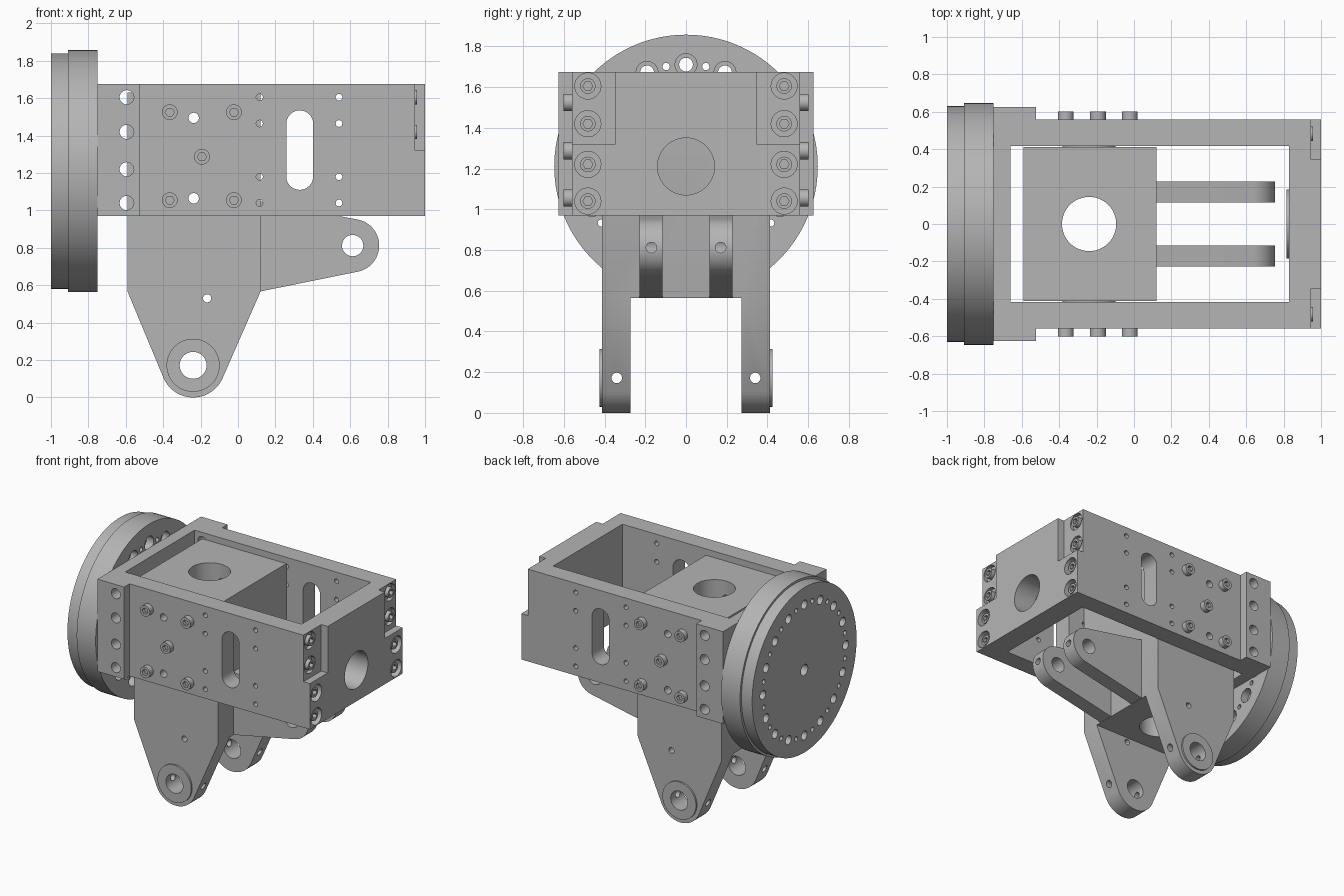
import bpy, bmesh, math
from mathutils import Vector
from mathutils.geometry import convex_hull_2d

if "Cube" in bpy.data.objects:
    bpy.data.objects.remove(bpy.data.objects["Cube"])

metal = bpy.data.materials.new("plain grey metal")
metal.use_nodes = True
GREY = (0.46, 0.46, 0.46, 1)
metal.diffuse_color = GREY
metal.node_tree.nodes["Principled BSDF"].inputs["Base Color"].default_value = GREY

TO_3D = {"x": lambda a, b, d: (d, a, b),
         "y": lambda a, b, d: (a, d, b),
         "z": lambda a, b, d: (a, b, d)}


def circle(a, b, r, n=32):
    return [(a + r * math.cos(math.tau * i / n), b + r * math.sin(math.tau * i / n))
            for i in range(n)]


def rect(a0, a1, b0, b1):
    return [(a0, b0), (a1, b0), (a1, b1), (a0, b1)]


def hull(points):
    return [points[i] for i in convex_hull_2d([Vector(p) for p in points])]


def prism(outline, lo, hi, axis):
    """A solid description: outline swept along an axis."""
    return outline, lo, hi, axis


def build(name, solids):
    bm = bmesh.new()
    for outline, lo, hi, axis in solids:
        place = TO_3D[axis]
        low = [bm.verts.new(place(a, b, lo)) for a, b in outline]
        high = [bm.verts.new(place(a, b, hi)) for a, b in outline]
        bm.faces.new(low)
        bm.faces.new(high)
        for i in range(len(low)):
            j = (i + 1) % len(low)
            bm.faces.new((low[i], low[j], high[j], high[i]))
    bmesh.ops.recalc_face_normals(bm, faces=bm.faces)
    mesh = bpy.data.meshes.new(name)
    bm.to_mesh(mesh)
    bm.free()
    mesh.materials.append(metal)
    ob = bpy.data.objects.new(name, mesh)
    bpy.context.collection.objects.link(ob)
    return ob


def cut(ob, solids):
    """Subtract solids and bake the result."""
    tool = build("cutter", solids)
    tool.hide_render = True
    mod = ob.modifiers.new("cut", "BOOLEAN")
    mod.operation = "DIFFERENCE"
    mod.solver = "EXACT"
    mod.use_self = True
    mod.object = tool
    graph = bpy.context.evaluated_depsgraph_get()
    baked = bpy.data.meshes.new_from_object(ob.evaluated_get(graph))
    ob.modifiers.clear()
    ob.data = baked
    bpy.data.objects.remove(tool)


def screw(name, a, b, base, top, axis, r=0.042):
    """Socket head with a hexagonal recess."""
    ob = build(name, [prism(circle(a, b, r, 24), base, top, axis)])
    floor = top - math.copysign(0.025, top - base)
    over = top + math.copysign(0.01, top - base)
    cut(ob, [prism(circle(a, b, 0.024, 6), floor, over, axis)])


MID = 1.21                    # height of the turning axis
LOW, TOP = 0.97, 1.675        # frame bottom and top
ROWS = (1.605, 1.42, 1.22, 1.04)

# Frame: one outline with thick cheeks at the disc end
half = [(-0.75, 0.625), (-0.525, 0.625), (-0.525, 0.56), (1.0, 0.56)]
frame = build("frame", [prism(half + [(x, -y) for x, y in reversed(half)], LOW, TOP, "z")])
cut(frame, [prism(rect(-0.66, 0.83, -0.418, 0.418), 0.9, 1.8, "z")])
cut(frame, [prism(rect(s * 0.345, s * 0.7, 1.32, 1.8), 0.945, 1.1, "x") for s in (-1, 1)])

# Holes along the frame sides
slot = hull(circle(0.33, 1.463, 0.072) + circle(0.33, 1.182, 0.072))
side_holes = [prism(slot, -0.8, 0.8, "y")]
side_holes += [prism(circle(x, z, 0.018, 16), -0.8, 0.8, "y")
               for x in (0.115, 0.54) for z in (1.605, 1.465, 1.18, 1.04)]
side_holes += [prism(circle(-0.595, z, 0.038, 24), -0.8, 0.8, "y") for z in ROWS]
pin_holes = [prism(circle(-0.237, z, 0.028, 20), -0.8, 0.8, "y") for z in (1.495, 1.065)]
cut(frame, side_holes + pin_holes)

# Counterbores in the end wall and its central opening
end_cuts = [prism(circle(0, MID, 0.14, 48), 0.7, 1.1, "x")]
for s in (-1, 1):
    for z in ROWS:
        floor = 0.915 if z > 1.32 else 0.945
        end_cuts.append(prism(circle(s * 0.482, z, 0.064), floor, 1.1, "x"))
cut(frame, end_cuts)

# Raised ring on the inside of the end wall
ring = build("inner_ring", [prism(circle(0, MID, 0.185, 48), 0.815, 0.832, "x")])
cut(ring, [prism(circle(0, MID, 0.14, 48), 0.7, 1.0, "x")])

# Screws
for s, side in ((-1, "right"), (1, "left")):
    for i, z in enumerate(ROWS):
        base, top = (0.91, 0.957) if z > 1.32 else (0.94, 0.985)
        screw(f"end_screw_{side}_{i}", s * 0.482, z, base, top, "x", 0.038)
    spots = [(x, z) for x in (-0.365, -0.022) for z in (1.525, 1.055)] + [(-0.193, 1.287)]
    for i, (x, z) in enumerate(spots):
        screw(f"side_screw_{side}_{i}", x, z, s * 0.55, s * 0.602, "y")

# Central block with two tapered legs
BOTTOM = 0.565
FOOT = (-0.24, 0.172)
profile = hull(rect(-0.59, 0.12, BOTTOM, 1.63) + circle(*FOOT, 0.172, 64))
block = build("block_with_legs", [prism(profile, -0.412, 0.412, "y")])
cut(block, [prism(rect(-0.9, 0.5, -0.2, BOTTOM), -0.272, 0.272, "y")])
cut(block, [prism(circle(-0.24, 0, 0.145, 48), 0.3, 1.8, "z")])
cut(block, pin_holes + [prism(circle(*FOOT, 0.072), -0.6, 0.6, "y"),
                        prism(circle(-0.165, 0.53, 0.022, 16), -0.6, 0.6, "y")])
cut(block, [prism(circle(s * 0.34, FOOT[1], 0.026, 16), -0.9, 0.5, "x") for s in (-1, 1)])

# Bearing rings on the outside of the legs, and the pair of side arms
EYE = (0.613, 0.812)
for s, side in ((-1, "right"), (1, "left")):
    boss = build(f"leg_ring_{side}", [prism(circle(*FOOT, 0.142, 48), s * 0.405, s * 0.425, "y")])
    cut(boss, [prism(circle(*FOOT, 0.072), -0.6, 0.6, "y")])
    arm_shape = hull([(0.11, BOTTOM), (0.11, 1.05)] + circle(*EYE, 0.142, 64))
    arm = build(f"arm_{side}", [prism(arm_shape, s * 0.115, s * 0.228, "y")])
    cut(arm, [prism(circle(*EYE, 0.057), -0.6, 0.6, "y")])
    cut(arm, [prism(circle(s * 0.17, EYE[1], 0.026, 16), 0.6, 1.0, "x")])

# Stepped disc with a ring of alternating large and small holes
rim = build("disc_rim", [prism(circle(0, MID, 0.647, 128), -0.91, -0.75, "x")])
face = build("disc_face", [prism(circle(0, MID, 0.63, 128), -1.0, -0.91, "x")])
holes, bores = [prism(circle(0, MID, 0.042, 24), -1.1, -0.6, "x")], []
for i in range(32):
    t = math.tau * i / 32
    a, b = 0.5 * math.sin(t), MID + 0.5 * math.cos(t)
    holes.append(prism(circle(a, b, 0.018 if i % 2 else 0.034, 20), -1.1, -0.6, "x"))
    if i % 2 == 0:
        bores.append(prism(circle(a, b, 0.054, 24), -0.81, -0.6, "x"))
cut(rim, holes)
cut(rim, bores)
cut(face, holes)

# Smooth the round walls, keep the edges crisp
for ob in bpy.context.collection.objects:
    if ob.type == "MESH":
        ob.select_set(True)
        bpy.context.view_layer.objects.active = ob
bpy.ops.object.shade_smooth_by_angle(angle=math.radians(30))
